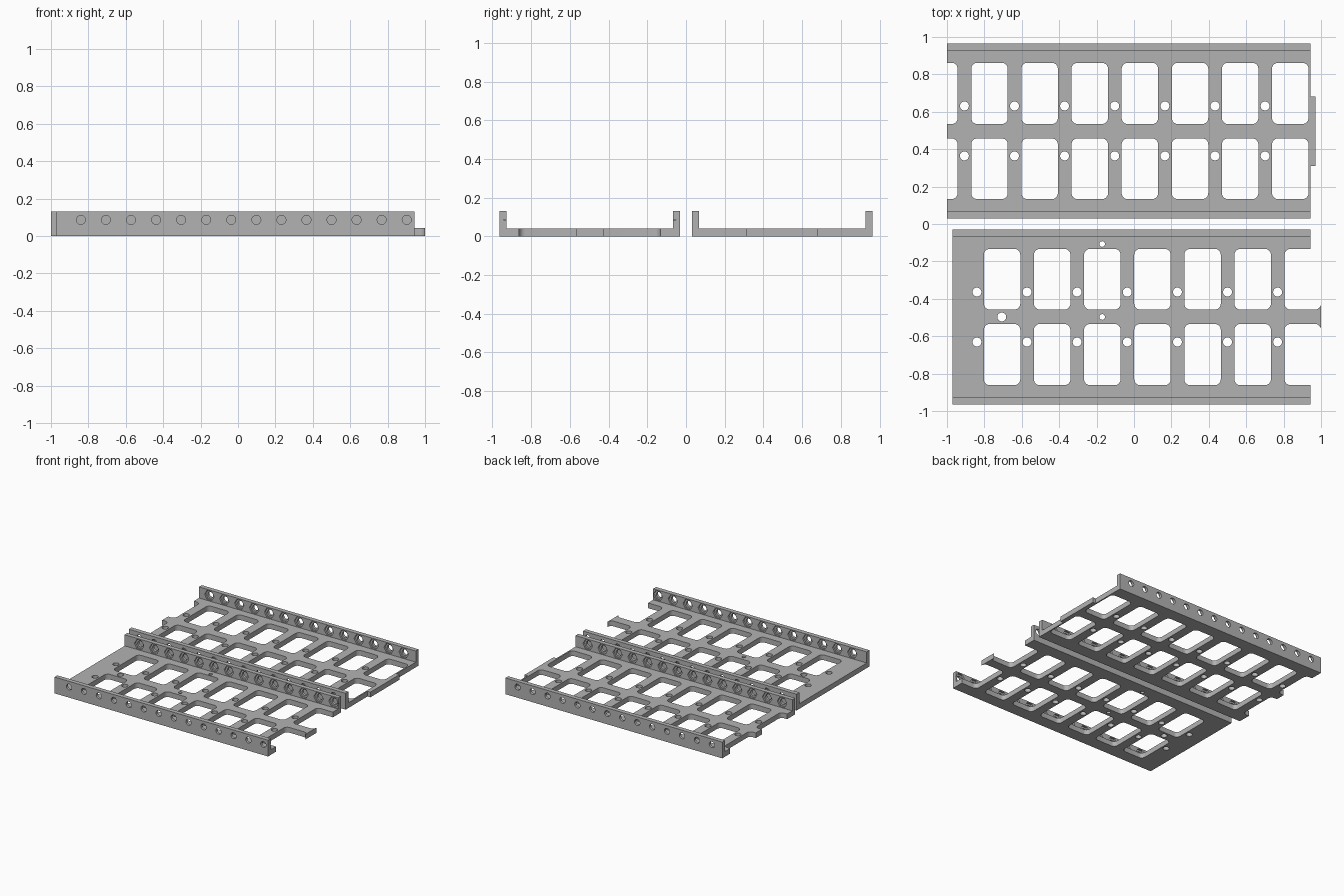
import bpy, bmesh
from math import cos, sin, pi

if "Cube" in bpy.data.objects:
    bpy.data.objects.remove(bpy.data.objects["Cube"], do_unlink=True)

# Shared dimensions; v is the distance from the gap between the two channels
V_IN, V_OUT = 0.03, 0.964
WALL, FLOOR, HEIGHT = 0.036, 0.042, 0.132
PITCH, WIN_W = 0.268, 0.195
WIN_ROWS = ((0.133, 0.4575), (0.5345, 0.862))
HOLE_ROWS = (0.364, 0.631)
HOLE_R, HEX_R, HOLE_Z = 0.024, 0.0423, 0.086
HEX_DEPTH = 0.015
END_X = 0.944

grey = bpy.data.materials.new("mid_grey")
grey.use_nodes = True
colour = (0.45, 0.45, 0.45, 1)
grey.diffuse_color = colour
grey.node_tree.nodes["Principled BSDF"].inputs["Base Color"].default_value = colour


def ring(cx, cy, r, n):
    return [(cx + r * cos(2 * pi * i / n), cy + r * sin(2 * pi * i / n)) for i in range(n)]


def rounded_rect(x0, x1, y0, y1, r=0.032, n=6):
    corners = ((x1 - r, y1 - r), (x0 + r, y1 - r), (x0 + r, y0 + r), (x1 - r, y0 + r))
    return [(cx + r * cos(pi / 2 * (q + i / n)), cy + r * sin(pi / 2 * (q + i / n)))
            for q, (cx, cy) in enumerate(corners) for i in range(n + 1)]


def rect(x0, x1, y0, y1):
    return [(x0, y0), (x1, y0), (x1, y1), (x0, y1)]


def prisms(name, outlines, axis, lo, hi, side):
    """Extrude 2D outlines along an axis; side mirrors v onto +y or -y."""
    place = {"x": lambda a, b, t: (t, side * a, b),
             "y": lambda a, b, t: (a, side * t, b),
             "z": lambda a, b, t: (a, side * b, t)}[axis]
    bm = bmesh.new()
    for pts in outlines:
        low = [bm.verts.new(place(a, b, lo)) for a, b in pts]
        high = [bm.verts.new(place(a, b, hi)) for a, b in pts]
        bm.faces.new(low)
        bm.faces.new(high[::-1])
        for i in range(len(pts)):
            j = (i + 1) % len(pts)
            bm.faces.new((low[j], low[i], high[i], high[j]))
    bmesh.ops.recalc_face_normals(bm, faces=bm.faces)
    mesh = bpy.data.meshes.new(name)
    bm.to_mesh(mesh)
    bm.free()
    obj = bpy.data.objects.new(name, mesh)
    bpy.context.collection.objects.link(obj)
    return obj


def channel(name, side, x0, x1, win_x, win_range, hole_x, extra_holes):
    # U-shaped section running along x
    a, b = V_IN + WALL, V_OUT - WALL
    section = [(V_IN, 0), (V_OUT, 0), (V_OUT, HEIGHT), (b, HEIGHT),
               (b, FLOOR), (a, FLOOR), (a, HEIGHT), (V_IN, HEIGHT)]
    body = prisms(name, [section], "x", x0, x1, side)
    body.data.materials.append(grey)

    # Windows and screw holes in the floor
    windows = [rounded_rect(win_x + k * PITCH, win_x + k * PITCH + WIN_W, *row)
               for k in win_range for row in WIN_ROWS]
    holes = [ring(hole_x + k * PITCH, v, HOLE_R, 24) for k in range(7) for v in HOLE_ROWS]
    holes += [ring(x, v, r, 24) for x, v, r in extra_holes]
    # Bolt holes and hexagonal nut pockets in the side walls
    bolt_x = [hole_x + k * PITCH / 2 for k in range(14)]
    bolts = [ring(x, HOLE_Z, HOLE_R, 24) for x in bolt_x]
    nuts = [ring(x, HOLE_Z, HEX_R, 6) for x in bolt_x]
    # End notches that leave only a central tab
    notches = [rect(END_X, 1.2, 0.01, 0.31), rect(END_X, 1.2, 0.682, 1.1)]

    cutters = [
        prisms("end_cutter", notches, "z", -0.1, 0.3, side),
        prisms("floor_cutter", windows + holes, "z", -0.1, 0.3 - HEIGHT, side),
        prisms("bolt_cutter", bolts, "y", 0.01, 1.0, side),
        prisms("nut_cutter", nuts, "y", a - HEX_DEPTH, b + HEX_DEPTH, side)]
    for cutter in cutters:
        cutter.hide_render = True
        mod = body.modifiers.new(cutter.name, "BOOLEAN")
        mod.operation, mod.solver, mod.object = "DIFFERENCE", "EXACT", cutter

    # Bake the cuts, then drop the cutters
    bpy.context.view_layer.update()
    evaluated = body.evaluated_get(bpy.context.evaluated_depsgraph_get())
    mesh = bpy.data.meshes.new_from_object(evaluated)
    body.modifiers.clear()
    body.data = mesh
    for cutter in cutters:
        bpy.data.objects.remove(cutter, do_unlink=True)

    bpy.ops.object.select_all(action="DESELECT")
    body.select_set(True)
    bpy.context.view_layer.objects.active = body
    bpy.ops.object.shade_smooth_by_angle(angle=pi / 6)


# Front channel: solid left end, narrow tongue on the right
channel("front_channel", -1, -0.97, 1.0, -0.803, range(7), -0.84,
        [(-0.707, 0.497, HOLE_R), (-0.17, 0.107, 0.015), (-0.17, 0.497, 0.015)])
# Back channel: open left end, wide tab on the right
channel("back_channel", 1, -1.0, 0.97, -0.87, range(-1, 7), -0.907, [])
